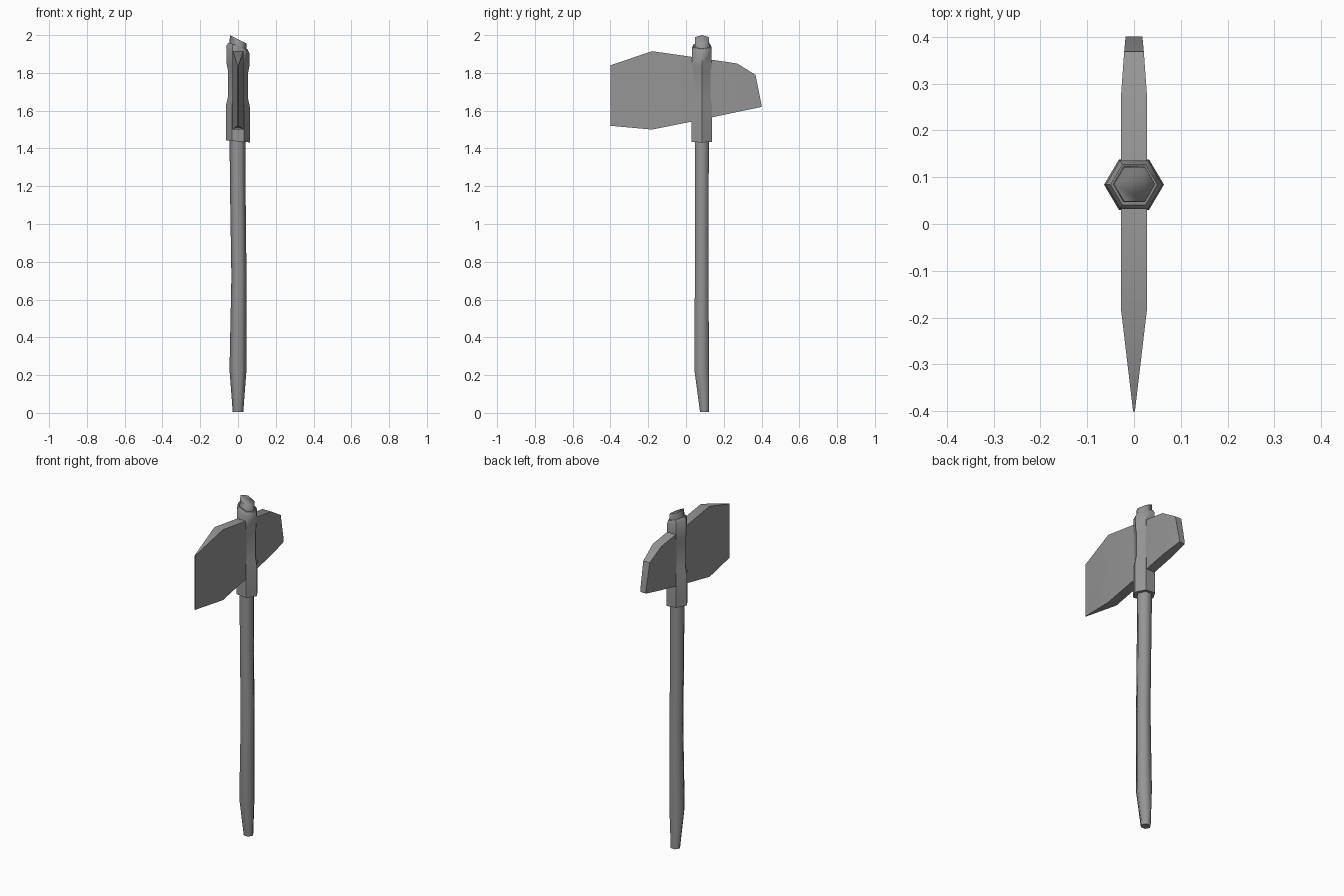
import bpy
import bmesh
from math import cos, sin, pi, radians

cube = bpy.data.objects.get("Cube")
if cube:
    bpy.data.objects.remove(cube)

grey = bpy.data.materials.new("plain grey")
grey.use_nodes = True
colour = (0.3, 0.3, 0.3, 1)
grey.diffuse_color = colour
grey.node_tree.nodes["Principled BSDF"].inputs["Base Color"].default_value = colour


def finish(name, bm, angle):
    bmesh.ops.recalc_face_normals(bm, faces=bm.faces)
    mesh = bpy.data.meshes.new(name)
    bm.to_mesh(mesh)
    bm.free()
    mesh.materials.append(grey)
    obj = bpy.data.objects.new(name, mesh)
    bpy.context.collection.objects.link(obj)
    bpy.ops.object.select_all(action="DESELECT")
    obj.select_set(True)
    bpy.context.view_layer.objects.active = obj
    bpy.ops.object.shade_smooth_by_angle(angle=radians(angle))
    return obj


def hex_tube(name, rings, angle):
    """Loft six-sided rings: (z, centre x, centre y, radius x, half depth y, tilt)."""
    bm = bmesh.new()
    loops = []
    for z, cx, cy, rx, hy, tilt in rings:
        loop = []
        for i in range(6):
            a = i * pi / 3
            x = rx * cos(a)
            y = hy * sin(a) / sin(pi / 3)
            loop.append(bm.verts.new((cx + x, cy + y, z - tilt * x)))
        loops.append(loop)
    for low, high in zip(loops, loops[1:]):
        for i in range(6):
            j = (i + 1) % 6
            bm.faces.new((low[i], low[j], high[j], high[i]))
    bm.faces.new(loops[0])
    bm.faces.new(loops[-1])
    return finish(name, bm, angle)


# Slightly crooked handle with a tapered foot and slanted tip
hex_tube("handle", [
    (0.005, 0, 0.098, 0.028, 0.024, 0),
    (0.23, 0, 0.083, 0.045, 0.039, 0),
    (0.72, 0.005, 0.083, 0.04, 0.036, 0),
    (1.1, 0, 0.083, 0.041, 0.036, 0),
    (1.45, -0.002, 0.085, 0.043, 0.037, 0),
    (1.93, 0, 0.085, 0.045, 0.039, 0.3),
    (1.978, 0.001, 0.085, 0.044, 0.037, 0.5),
], 70)

# Collar with a narrow waist around the blade
hex_tube("collar", [
    (1.437, 0, 0.084, 0.064, 0.054, 0.08),
    (1.62, 0, 0.084, 0.064, 0.054, 0.1),
    (1.665, 0, 0.084, 0.054, 0.047, 0.1),
    (1.81, 0, 0.084, 0.054, 0.047, 0.1),
    (1.84, 0, 0.084, 0.06, 0.052, 0.1),
    (1.925, 0, 0.084, 0.06, 0.052, 0.35),
    (1.943, 0, 0.084, 0.05, 0.043, 0.35),
], 50)

# Blade stations from front edge to back: (y, bottom z, top z, half thickness)
stations = [
    (-0.4, 1.52, 1.84, 0.002),
    (-0.18, 1.5, 1.915, 0.028),
    (0.084, 1.553, 1.877, 0.028),
    (0.27, 1.593, 1.85, 0.028),
    (0.368, 1.613, 1.79, 0.021),
    (0.4, 1.62, 1.63, 0.018),
]
bm = bmesh.new()
sections = [[bm.verts.new((s * t, y, z)) for s, z in
             ((-1, low), (1, low), (1, high), (-1, high))]
            for y, low, high, t in stations]
for a, b in zip(sections, sections[1:]):
    for i in range(4):
        j = (i + 1) % 4
        bm.faces.new((a[i], a[j], b[j], b[i]))
bm.faces.new(sections[0])
bm.faces.new(sections[-1])
finish("axe_blade", bm, 30)
